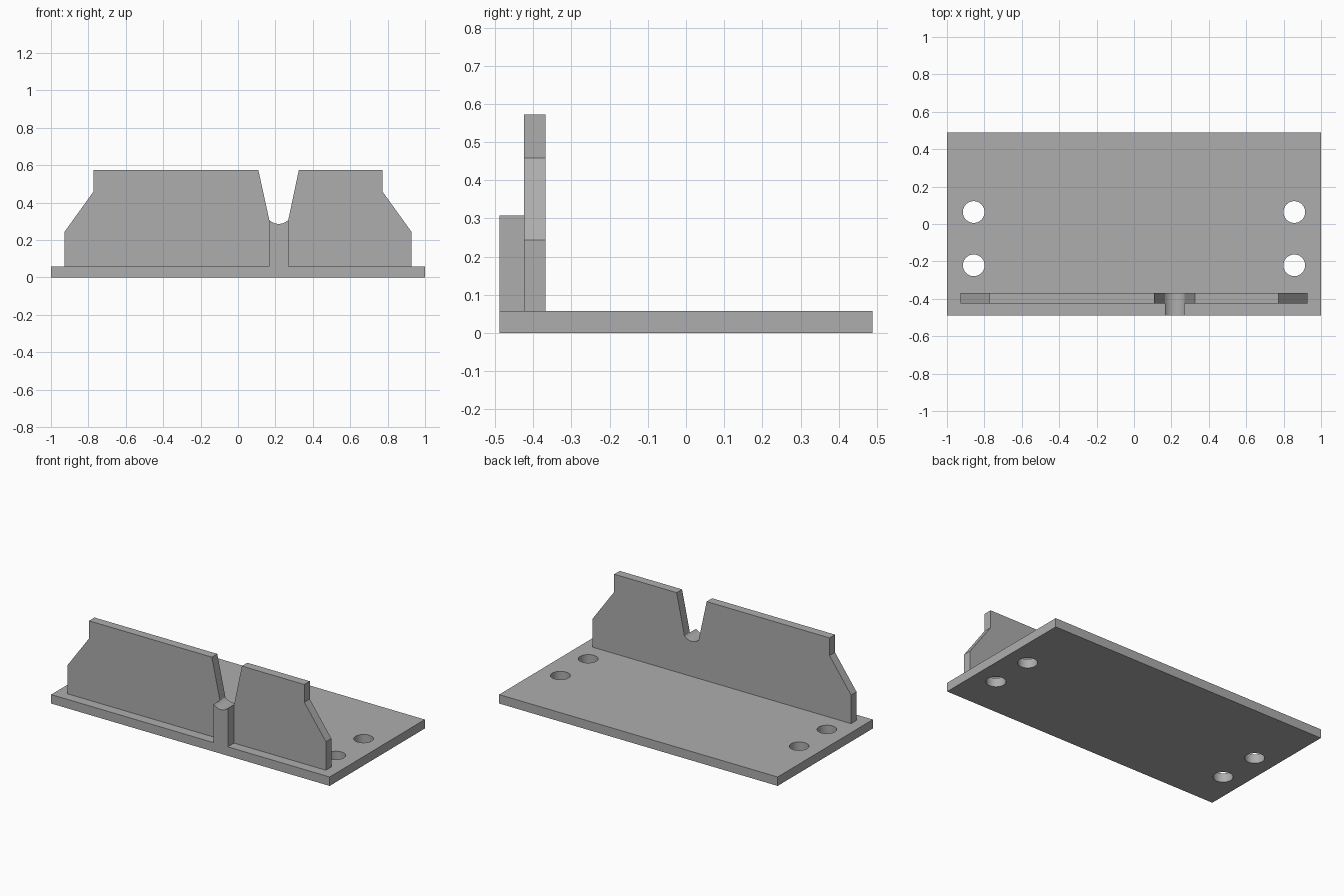
import bpy, bmesh, math

cube = bpy.data.objects.get("Cube")
if cube:
    bpy.data.objects.remove(cube, do_unlink=True)

# Single plain grey material
GREY = (0.42, 0.42, 0.42, 1)
grey = bpy.data.materials.new("plain grey")
grey.use_nodes = True
grey.diffuse_color = GREY
grey.node_tree.nodes["Principled BSDF"].inputs["Base Color"].default_value = GREY

BASE_TOP = 0.058
FRONT, BACK = -0.488, 0.488
WALL_FRONT, WALL_BACK = -0.424, -0.368


def extrude_profile(name, points, y0, y1):
    """Solid from an x-z outline, running from y0 to y1."""
    bm = bmesh.new()
    face = bm.faces.new([bm.verts.new((x, y0, z)) for x, z in points])
    out = bmesh.ops.extrude_face_region(bm, geom=[face])
    moved = [v for v in out["geom"] if isinstance(v, bmesh.types.BMVert)]
    bmesh.ops.translate(bm, verts=moved, vec=(0, y1 - y0, 0))
    bmesh.ops.recalc_face_normals(bm, faces=bm.faces)
    mesh = bpy.data.meshes.new(name)
    bm.to_mesh(mesh)
    bm.free()
    obj = bpy.data.objects.new(name, mesh)
    bpy.context.collection.objects.link(obj)
    mesh.materials.append(grey)
    return obj


def smooth(obj):
    bpy.ops.object.select_all(action="DESELECT")
    obj.select_set(True)
    bpy.context.view_layer.objects.active = obj
    bpy.ops.object.shade_smooth_by_angle(angle=math.radians(25))


# Rounded seat shared by the notch and the post
SEAT_X, SEAT_HALF, SEAT_EDGE, SEAT_LOW = 0.218, 0.051, 0.308, 0.286
sag = SEAT_EDGE - SEAT_LOW
radius = (SEAT_HALF ** 2 + sag ** 2) / (2 * sag)
sweep = math.asin(SEAT_HALF / radius)
STEPS = 16
seat = []
for i in range(STEPS + 1):
    a = sweep * (2 * i / STEPS - 1)
    seat.append((SEAT_X + radius * math.sin(a), SEAT_LOW + radius * (1 - math.cos(a))))

# Base plate with four through holes
base = extrude_profile("base_plate", [(-1, 0), (1, 0), (1, BASE_TOP), (-1, BASE_TOP)], FRONT, BACK)
for x in (-0.857, 0.857):
    for y in (-0.221, 0.064):
        bpy.ops.mesh.primitive_cylinder_add(vertices=48, radius=0.058, depth=0.3, location=(x, y, 0))
        cutter = bpy.context.object
        cutter.name = "hole_cutter"
        cutter.hide_render = True
        cutter.data.materials.append(grey)
        cut = base.modifiers.new("hole", "BOOLEAN")
        cut.operation = "DIFFERENCE"
        cut.solver = "EXACT"
        cut.object = cutter
        bpy.context.view_layer.objects.active = base
        bpy.ops.object.modifier_apply(modifier=cut.name)
        bpy.data.objects.remove(cutter, do_unlink=True)
smooth(base)

# Upright wall: stepped ends, flared notch down to the seat
TOP = 0.573
end = [(0.928, BASE_TOP), (0.928, 0.243), (0.773, 0.458), (0.773, TOP)]
left_end = [(-x, z) for x, z in end]
outline = left_end + [(0.109, TOP)] + seat + [(0.325, TOP)] + end[::-1]
smooth(extrude_profile("upright_wall", outline, WALL_FRONT, WALL_BACK))

# Support post in front of the wall, topped by the same seat
post = [(seat[0][0], BASE_TOP)] + seat + [(seat[-1][0], BASE_TOP)]
smooth(extrude_profile("support_post", post, FRONT, WALL_FRONT))
